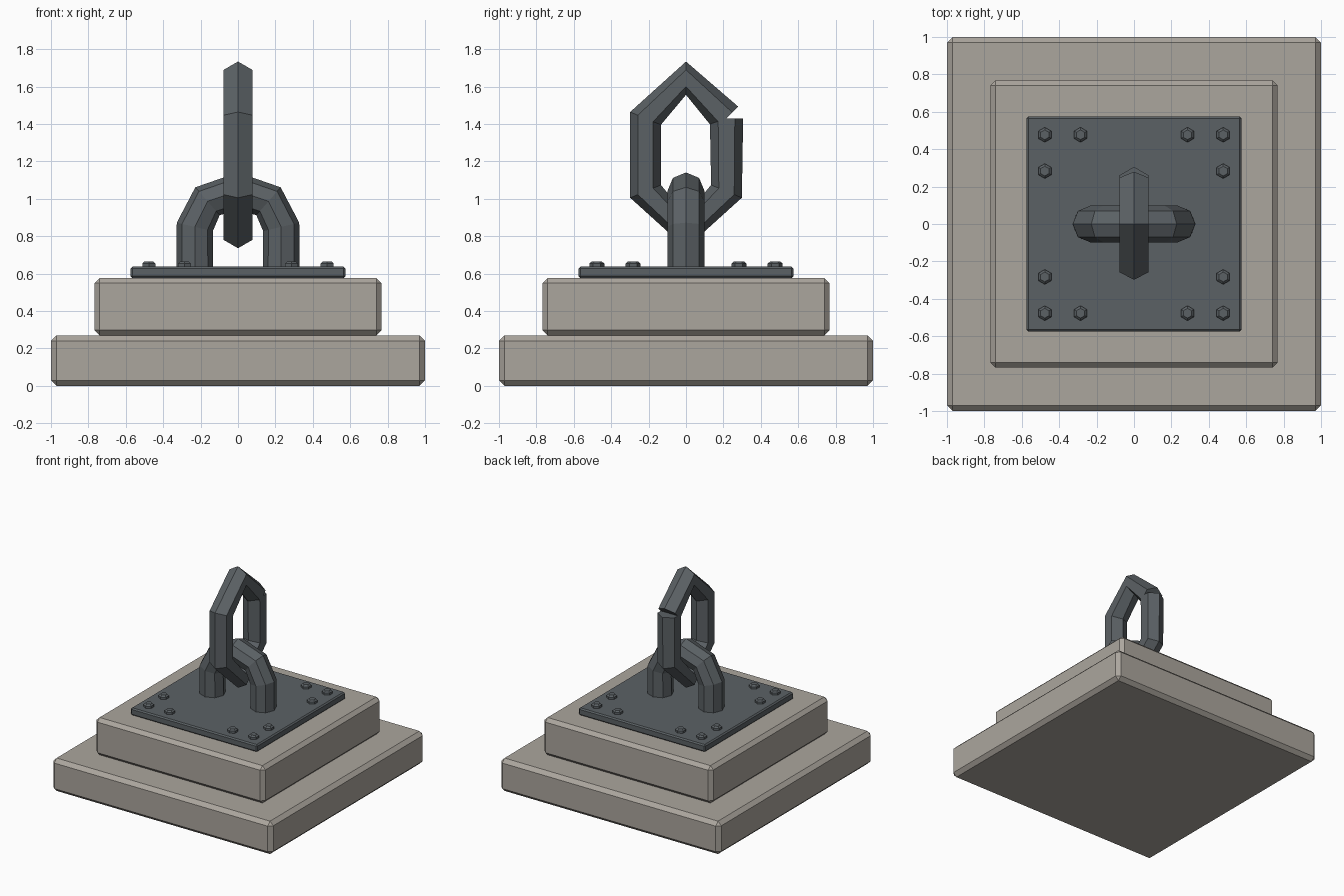
import bpy, bmesh
from math import cos, sin, pi, tau
from mathutils import Vector

if "Cube" in bpy.data.objects:
    bpy.data.objects.remove(bpy.data.objects["Cube"])


def material(name, rgb):
    m = bpy.data.materials.new(name)
    m.diffuse_color = (*rgb, 1)
    m.use_nodes = True
    m.node_tree.nodes["Principled BSDF"].inputs["Base Color"].default_value = m.diffuse_color
    return m


STONE = material("stone", (0.41, 0.38, 0.34))
IRON = material("iron", (0.105, 0.12, 0.13))


def add_object(name, bm, mat):
    bmesh.ops.recalc_face_normals(bm, faces=bm.faces)
    me = bpy.data.meshes.new(name)
    bm.to_mesh(me)
    bm.free()
    me.materials.append(mat)
    ob = bpy.data.objects.new(name, me)
    bpy.context.collection.objects.link(ob)
    return ob


def slab(name, half, z0, z1, chamfer, mat):
    bm = bmesh.new()
    bmesh.ops.create_cube(bm, size=1)
    for v in bm.verts:
        v.co = (v.co.x * 2 * half, v.co.y * 2 * half, z1 if v.co.z > 0 else z0)
    bmesh.ops.bevel(bm, geom=bm.edges[:], offset=chamfer, segments=1,
                    profile=0.5, affect='EDGES')
    return add_object(name, bm, mat)


def skin_rings(bm, rings):
    """Bridge rings of points into a closed tube with end caps."""
    rings = [[bm.verts.new(p) for p in r] for r in rings]
    n = len(rings[0])
    for a, b in zip(rings, rings[1:]):
        for i in range(n):
            j = (i + 1) % n
            bm.faces.new((a[i], a[j], b[j], b[i]))
    bm.faces.new(rings[0])
    bm.faces.new(rings[-1])


def bar(name, path, side, radius, sides, mat):
    """Sweep a regular polygon along a planar path; side is the plane normal."""
    pts, side = [Vector(p) for p in path], Vector(side)
    dirs = [(b - a).normalized() for a, b in zip(pts, pts[1:])]
    rings = []
    for i, p in enumerate(pts):
        t = (dirs[max(i - 1, 0)] + dirs[min(i, len(dirs) - 1)]).normalized()
        out = t.cross(side)
        rings.append([p + radius * (out * cos(tau * k / sides) + side * sin(tau * k / sides))
                      for k in range(sides)])
    bm = bmesh.new()
    skin_rings(bm, rings)
    return add_object(name, bm, mat)


# Stepped stone base and iron plate
slab("lower_base", 1.0, 0.0, 0.27, 0.03, STONE)
slab("upper_base", 0.768, 0.27, 0.577, 0.028, STONE)
slab("anchor_plate", 0.575, 0.577, 0.637, 0.01, IRON)

# Hexagonal bolts, three in each corner of the plate
bm = bmesh.new()
for sx in (-1, 1):
    for sy in (-1, 1):
        for x, y in ((0.477, 0.477), (0.286, 0.477), (0.477, 0.283)):
            skin_rings(bm, [[(sx * x + r * sin(k * pi / 3), sy * y + r * cos(k * pi / 3), z)
                             for k in range(6)]
                            for r, z in ((0.04, 0.625), (0.04, 0.654), (0.026, 0.666))])
add_object("plate_bolts", bm, IRON)

# Octagonal staple fixed in the plate
half = [(0.231, 0, 0.60), (0.231, 0, 0.85), (0.163, 0, 0.987)]
arch = half + [(0, 0, 1.042)] + [(-x, y, z) for x, y, z in reversed(half)]
bar("staple", arch, (0, 1, 0), 0.099, 8, IRON)

# Broken hexagonal chain link, open at its upper back corner
link = [(0, 0.25 * sin(pi / 3 * (k + 1)), 1.235 + 0.41 * cos(pi / 3 * (k + 1)))
        for k in range(7)]
link = [(x, y, 1.235 + (z - 1.235) * (0.195 / 0.205 if abs(y) > 0.1 else 1)) for x, y, z in link]
bar("broken_link", link, (1, 0, 0), 0.089, 6, IRON)
